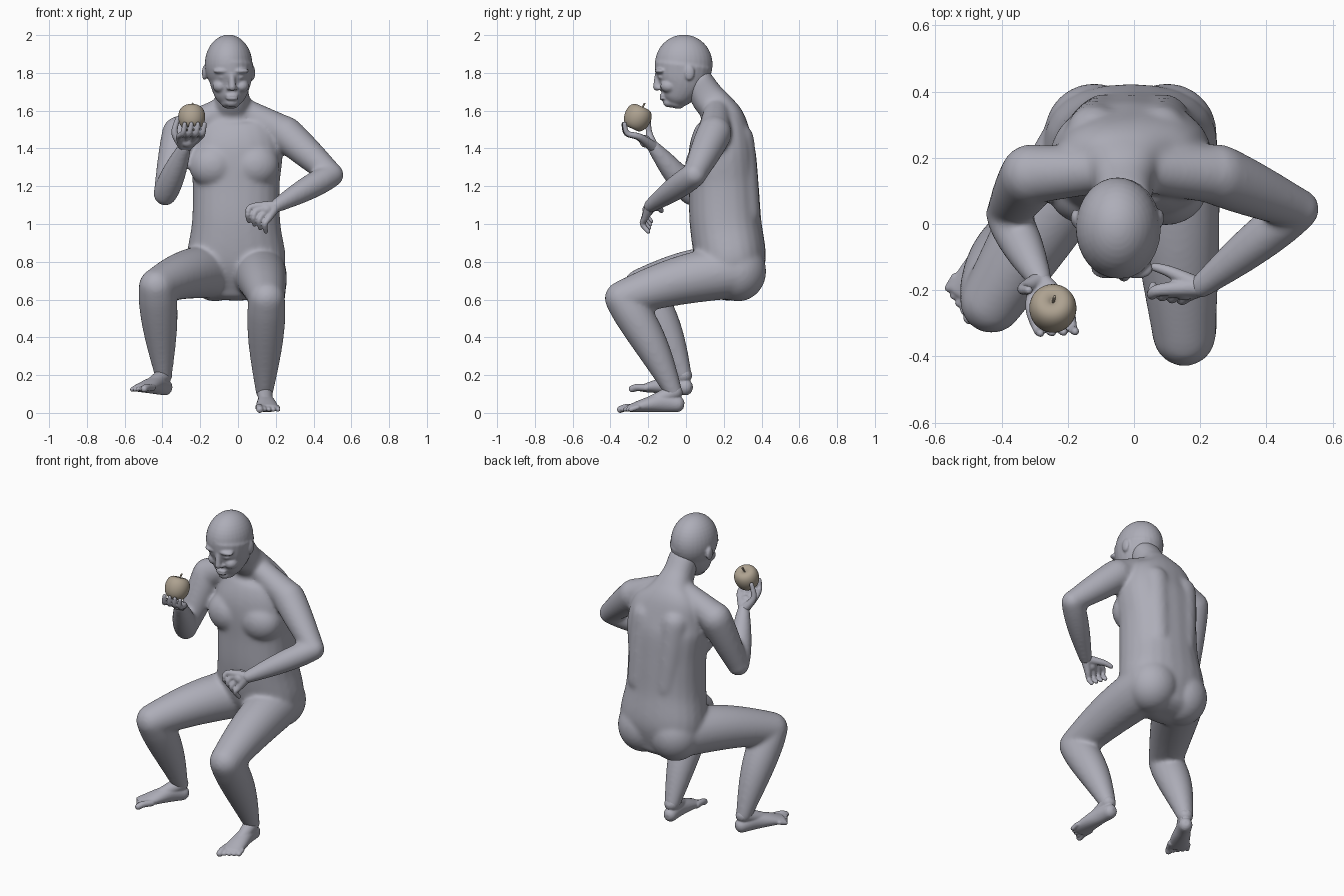
import bpy
import bmesh
from math import sin, cos, pi, radians, copysign
from mathutils import Vector, Matrix

default_cube = bpy.data.objects.get("Cube")
if default_cube:
    bpy.data.objects.remove(default_cube, do_unlink=True)


def make_material(name, colour):
    material = bpy.data.materials.new(name)
    material.use_nodes = True
    material.diffuse_color = (*colour, 1)
    shader = next(node for node in material.node_tree.nodes if node.type == "BSDF_PRINCIPLED")
    shader.inputs["Base Color"].default_value = (*colour, 1)
    return material


skin = make_material("grey skin", (.42, .42, .48))
fruit = make_material("tan fruit", (.42, .36, .28))


def spline(points, steps=6):
    """Catmull-Rom samples through (x, y, z, radius a, radius b) points."""
    knots = [Vector(point) for point in points]
    knots = [knots[0]] + knots + [knots[-1]]
    samples = []
    for before, start, end, after in zip(knots, knots[1:], knots[2:], knots[3:]):
        for step in range(steps):
            t = step / steps
            leaving, arriving = (end - before) / 2, (after - start) / 2
            blend = t * t * (3 - 2 * t)
            samples.append(start * (1 - blend) + end * blend
                           + leaving * t * (1 - t) ** 2 - arriving * t * t * (1 - t))
    return samples + [knots[-1]]


def loft(bm, points, power=2, cap=1, matrix=Matrix(), sides=24):
    """Closed tube of elliptical rings with rounded ends."""
    samples = spline(points)
    centres = [Vector(sample[:3]) for sample in samples]
    along = (centres[-1] - centres[0]).normalized()
    reference = Vector((0, 0, 1)) if abs(along.x) > abs(along.z) + abs(along.y) / 2 else Vector((1, 0, 0))
    last = len(samples) - 1
    rings = []
    for i, sample in enumerate(samples):
        tangent = (centres[min(i + 1, last)] - centres[max(i - 1, 0)]).normalized()
        rings.append((centres[i], tangent, sample[3], sample[4]))

    def dome(ring, direction):
        centre, tangent, a, b = ring
        reach = tangent * direction * cap * min(a, b)
        angles = [pi * k / 8 for k in (1, 2, 3)]
        return [(centre + reach * sin(g), tangent, a * cos(g), b * cos(g)) for g in angles]

    rings = dome(rings[0], -1)[::-1] + rings + dome(rings[-1], 1)
    loops = []
    for centre, tangent, a, b in rings:
        across = (reference - tangent * reference.dot(tangent)).normalized()
        upward = tangent.cross(across)
        loop = []
        for k in range(sides):
            c, s = cos(2 * pi * k / sides), sin(2 * pi * k / sides)
            spot = centre + across * copysign(abs(c) ** (2 / power), c) * a
            spot += upward * copysign(abs(s) ** (2 / power), s) * b
            loop.append(bm.verts.new(matrix @ spot))
        loops.append(loop)
    for low, high in zip(loops, loops[1:]):
        for k in range(sides):
            n = (k + 1) % sides
            bm.faces.new((low[k], low[n], high[n], high[k]))
    bm.faces.new(loops[0][::-1])
    bm.faces.new(loops[-1])


def tube(bm, points, radii, matrix=Matrix()):
    loft(bm, [(*point, r, r) for point, r in zip(points, radii)], matrix=matrix)


def limb(bm, start, end, start_radius, end_radius, belly=0, matrix=Matrix(), bow=(0, 0, 0)):
    """Limb between two joints, with a muscle belly nearer its start and an optional bow."""
    start, end, bow = Vector(start), Vector(end), Vector(bow)
    steps = [k / 8 for k in range(9)]
    radii = [start_radius + (end_radius - start_radius) * t + belly * sin(pi * t ** .8) for t in steps]
    tube(bm, [start.lerp(end, t) + bow * sin(pi * t) for t in steps], radii, matrix)


def blob(bm, centre, radii):
    bmesh.ops.create_uvsphere(bm, u_segments=32, v_segments=20, radius=1,
                              matrix=Matrix.Translation(centre) @ Matrix.Diagonal((*radii, 1)))


def finish(bm, name, material, voxel=0, smooth=0):
    """Make the object, fusing its pieces into one smooth surface if asked."""
    bmesh.ops.recalc_face_normals(bm, faces=bm.faces)
    mesh = bpy.data.meshes.new(name)
    bm.to_mesh(mesh)
    bm.free()
    obj = bpy.data.objects.new(name, mesh)
    bpy.context.collection.objects.link(obj)
    if voxel:
        fuse = obj.modifiers.new("fuse", "REMESH")
        fuse.mode = "VOXEL"
        fuse.voxel_size = voxel
        relax = obj.modifiers.new("relax", "SMOOTH")
        relax.factor = .5
        relax.iterations = smooth
        evaluated = obj.evaluated_get(bpy.context.evaluated_depsgraph_get())
        obj.data = bpy.data.meshes.new_from_object(evaluated)
        obj.modifiers.clear()
    obj.data.materials.clear()
    obj.data.materials.append(material)
    for face in obj.data.polygons:
        face.use_smooth = True
    return obj


# Joints of the pose
left_elbow, right_elbow = (.497, .045, 1.26), (-.385, .03, 1.16)
left_wrist, right_wrist = (.2, -.19, 1.095), (-.283, -.17, 1.405)
left_knee, right_knee = (.152, -.335, .605), (-.43, -.235, .67)
left_ankle, right_ankle = (.14, -.065, .11), (-.395, -.015, .2)

# Torso and neck, as stacked rings of height, depth and two radii
body = bmesh.new()
torso = [(.66, .26, .2, .13), (.8, .24, .262, .185), (1, .21, .235, .19), (1.2, .2, .23, .185),
         (1.4, .19, .245, .175), (1.54, .19, .2, .13), (1.61, .165, .12, .098),
         (1.67, .115, .09, .09), (1.76, .06, .085, .08)]
loft(body, [(-.01 - .02 * (z > 1.5), y, z, a, b) for z, y, a, b in torso], power=2.3, cap=.5)

# Chest, back, buttocks and shoulders on both sides, then the limbs
sides = ((1, left_elbow, left_wrist, left_knee, left_ankle),
         (-1, right_elbow, right_wrist, right_knee, right_ankle))
for s, elbow, wrist, knee, ankle in sides:
    shoulder = (-.03 + s * .28, .15, 1.48)
    hip = (-.01 + s * .12, .25, .75)
    blob(body, (-.02 + s * .11, .1, 1.31), (.13, .105, .12))
    blob(body, (-.01 + s * .11, .275, .75), (.15, .15, .16))
    limb(body, (-.02 + s * .1, .275, 1.45), (s * .09, .315, 1.05), .085, .078, .004)
    limb(body, (-.03 + s * .04, .165, 1.61), shoulder, .067, .09)
    limb(body, shoulder, elbow, .093, .062, .004)
    limb(body, elbow, wrist, .064, .037, .012)
    limb(body, hip, knee, .142, .096, .009, bow=(0, 0, .02))
    limb(body, knee, ankle, .096, .047, .02, bow=(0, .012, .008))
finish(body, "body", skin, .0095, 20)

# Head
head = bmesh.new()
skull = [(1.637, -.06, .05, .05), (1.67, -.05, .08, .083), (1.75, -.025, .11, .135), (1.84, -.013, .122, .154)]
loft(head, [(-.04, y, z, a, b) for z, y, a, b in skull], cap=.5)
blob(head, (-.05, -.012, 1.845), (.126, .153, .157))
limb(head, (-.033, -.152, 1.79), (-.03, -.155, 1.724), .014, .02)
# Lips and chin
for height in (1.664, 1.68):
    blob(head, (-.032, -.122, height), (.034, .018, .01))
blob(head, (-.033, -.088, 1.643), (.036, .034, .026))
# Brows, eyes, cheeks, nostrils and ears
for s in (-1, 1):
    blob(head, (-.036 + s * .045, -.135, 1.81), (.05, .031, .016))
    blob(head, (-.036 + s * .046, -.127, 1.777), (.022, .02, .012))
    blob(head, (-.038 + s * .056, -.09, 1.73), (.04, .046, .036))
    blob(head, (-.03 + s * .018, -.142, 1.719), (.012, .016, .011))
    blob(head, (-.05 + s * .128, .018, 1.8), (.013, .027, .04))
finish(head, "head", skin, .006, 8)


# Hands: fingers fan out from the wrist, between the first and last knuckle
def hand(name, wrist, first, last, bend, curl, thumb):
    bm = bmesh.new()
    wrist, first, last, bend, curl = map(Vector, (wrist, first, last, bend, curl))
    for i in range(4):
        knuckle = first.lerp(last, i / 3)
        middle = knuckle + bend
        tube(bm, [wrist, knuckle, middle, middle + curl], (.03, .019, .015, .012))
    tube(bm, [wrist, *thumb], (.028, .018, .013))
    blob(bm, wrist.lerp(first.lerp(last, .5), .6), (.036, .03, .033))
    finish(bm, name, skin, .005, 4)


hand("left_hand", left_wrist, (.075, -.2, 1.09), (.165, -.215, 1.035),
     (-.022, -.015, -.035), (.005, .03, -.04), [(.11, -.145, 1.085), (.062, -.13, 1.07)])
hand("right_hand", right_wrist, (-.31, -.25, 1.46), (-.205, -.245, 1.46),
     (.018, -.065, .02), (.01, -.015, .05), [(-.335, -.195, 1.48), (-.318, -.2, 1.56)])


# Feet: modelled pointing along +y from the heel, then turned into place
def foot(name, heel, turn, pitch, inner):
    bm = bmesh.new()
    place = Matrix.Translation(heel) @ Matrix.Rotation(radians(turn), 4, "Z")
    place = place @ Matrix.Rotation(radians(pitch), 4, "X")
    sole = [(.047, .04, .043), (.12, .044, .05), (.2, .054, .04), (.29, .06, .022)]
    loft(bm, [(0, y, height + .004, width, height) for y, width, height in sole], matrix=place)
    limb(bm, (0, .06, .11), (0, .2, .05), .043, .033, 0, place)
    for i in range(5):
        x = inner * (.046 - .025 * i)
        thick = .013 if i else .019
        reach = .345 - .012 * i
        tube(bm, [(x, .26, .03), (x, reach - .03, .028), (x, reach, .018)], [thick] * 3, place)
    finish(bm, name, skin, .005, 4)


foot("left_foot", (.137, 0, 0), 184, 0, 1)
foot("right_foot", (-.365, .035, .085), 150, 4, -1)

# Fruit: a spun profile with dimples at both ends, and its stem
apple = bmesh.new()
verts = []
for k in range(25):
    t = pi * k / 24
    swell = sin(t) if 0 < k < 24 else 0
    dimple = .55 + .45 * swell ** .6
    verts.append(apple.verts.new((.071 * swell * (1 + .08 * cos(t)), 0, .086 * cos(t) * dimple)))
edges = [apple.edges.new(pair) for pair in zip(verts, verts[1:])]
bmesh.ops.spin(apple, geom=verts + edges, cent=(0, 0, 0), axis=(0, 0, 1), angle=2 * pi, steps=40)
bmesh.ops.remove_doubles(apple, verts=apple.verts, dist=.0002)
apple_object = finish(apple, "apple", fruit)
apple_object.location = (-.245, -.257, 1.562)
apple_object.rotation_euler.x = radians(-25)

stem = bmesh.new()
limb(stem, (-.245, -.24, 1.6), (-.24, -.22, 1.637), .004, .005)
finish(stem, "apple_stem", fruit)
